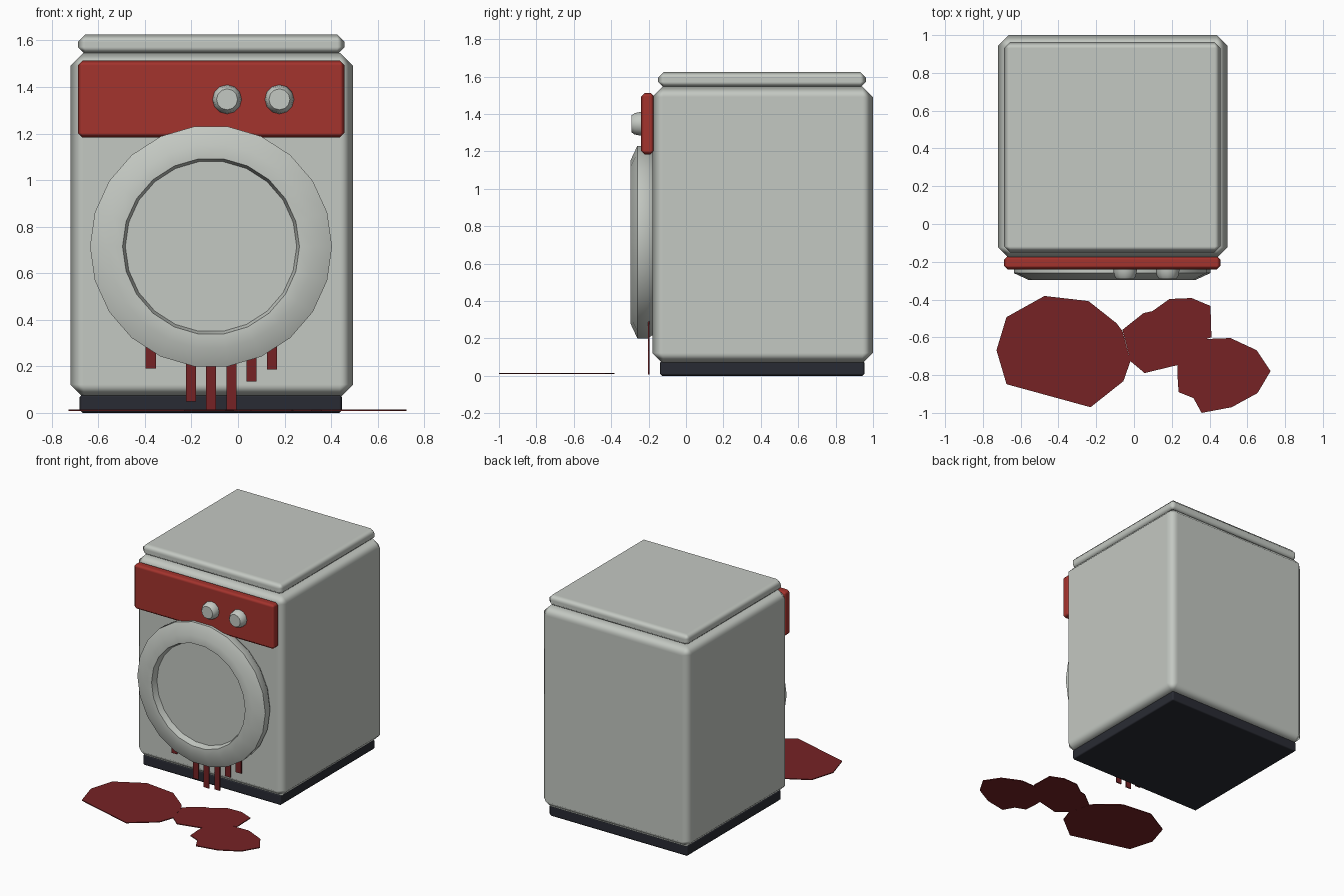
import bpy, bmesh, math

if "Cube" in bpy.data.objects:
    bpy.data.objects.remove(bpy.data.objects["Cube"])


def material(name, rgb):
    m = bpy.data.materials.new(name)
    m.diffuse_color = (*rgb, 1)
    m.use_nodes = True
    m.node_tree.nodes["Principled BSDF"].inputs["Base Color"].default_value = m.diffuse_color
    return m


GREY = material("pale grey", (0.55, 0.58, 0.54))
RED = material("panel red", (0.37, 0.033, 0.026))
BLOOD = material("dark red", (0.18, 0.016, 0.018))
DARK = material("charcoal", (0.022, 0.024, 0.033))


def finish(bm, name, mat, smooth=True):
    bmesh.ops.recalc_face_normals(bm, faces=bm.faces)
    me = bpy.data.meshes.new(name)
    bm.to_mesh(me)
    bm.free()
    me.materials.append(mat)
    for p in me.polygons:
        p.use_smooth = smooth
    ob = bpy.data.objects.new(name, me)
    bpy.context.collection.objects.link(ob)
    return ob


def box(name, mat, x, y, z, bevel=0):
    """Box from (min, max) ranges, with an optional one-step rounded edge."""
    bm = bmesh.new()
    bmesh.ops.create_cube(bm, size=1)
    for v in bm.verts:
        v.co = [r[0] if c < 0 else r[1] for c, r in zip(v.co, (x, y, z))]
    ob = finish(bm, name, mat, bevel > 0)
    if bevel:
        b = ob.modifiers.new("edge", 'BEVEL')
        b.width, b.segments, b.harden_normals = bevel, 1, True
    return ob


def lathe(name, mat, cx, cz, profile, sides):
    """Spin (radius, y) points around an axis along y; both ends are capped."""
    bm = bmesh.new()
    rings = [[bm.verts.new((cx + r * math.cos(2 * math.pi * i / sides), y,
                            cz + r * math.sin(2 * math.pi * i / sides)))
              for i in range(sides)] for r, y in profile]
    for a, b in zip(rings, rings[1:]):
        for i in range(sides):
            j = (i + 1) % sides
            bm.faces.new((a[i], a[j], b[j], b[i]))
    bm.faces.new(rings[0])
    bm.faces.new(rings[-1])
    ob = finish(bm, name, mat)
    bpy.ops.object.select_all(action='DESELECT')
    ob.select_set(True)
    bpy.context.view_layer.objects.active = ob
    bpy.ops.object.shade_smooth_by_angle(angle=math.radians(50))
    return ob


# Cabinet, plinth, lid and control panel
box("cabinet", GREY, (-0.72, 0.495), (-0.18, 1.0), (0.065, 1.547), 0.057)
box("plinth", DARK, (-0.68, 0.447), (-0.14, 0.955), (0.0, 0.08), 0.012)
box("lid", GREY, (-0.688, 0.458), (-0.15, 0.963), (1.54, 1.625), 0.032)
box("control_panel", RED, (-0.688, 0.458), (-0.24, -0.17), (1.183, 1.513), 0.02)

# Dials
for i, x in enumerate((-0.047, 0.178)):
    lathe(f"dial_{i + 1}", GREY, x, 1.347,
          [(0.064, -0.22), (0.062, -0.25), (0.057, -0.275), (0.045, -0.292)], 12)

# Round door: outer ring, front lip and recessed window
lathe("door", GREY, -0.116, 0.715,
      [(0.50, -0.175), (0.52, -0.205), (0.52, -0.26), (0.44, -0.297),
       (0.38, -0.295), (0.368, -0.25)], 22)

# Drips under the door
for i, (x, bottom) in enumerate([(-0.375, 0.19), (-0.202, 0.05), (-0.116, 0.008),
                                 (-0.028, 0.015), (0.058, 0.135), (0.146, 0.187)]):
    box(f"drip_{i + 1}", BLOOD, (x - 0.022, x + 0.022), (-0.204, -0.196), (bottom, 0.30))

# Puddles on the floor
puddles = [
    [(-0.675, -0.493), (-0.474, -0.381), (-0.241, -0.408), (-0.093, -0.525),
     (-0.061, -0.567), (-0.019, -0.726), (-0.056, -0.832), (-0.23, -0.97),
     (-0.675, -0.848), (-0.728, -0.668)],
    [(-0.061, -0.56), (0.05, -0.472), (0.098, -0.461), (0.188, -0.397),
     (0.305, -0.392), (0.405, -0.434), (0.41, -0.6), (0.294, -0.636),
     (0.23, -0.747), (0.056, -0.789), (-0.019, -0.726)],
    [(0.23, -0.652), (0.373, -0.609), (0.511, -0.604), (0.649, -0.668),
     (0.723, -0.779), (0.654, -0.895), (0.517, -0.97), (0.358, -1.0),
     (0.315, -0.922), (0.236, -0.89), (0.23, -0.8)],
]
for i, outline in enumerate(puddles):
    bm = bmesh.new()
    face = bm.faces.new([bm.verts.new((x, y, 0.009)) for x, y in outline])
    top = bmesh.ops.extrude_face_region(bm, geom=[face])["geom"]
    bmesh.ops.translate(bm, vec=(0, 0, 0.006),
                        verts=[g for g in top if isinstance(g, bmesh.types.BMVert)])
    finish(bm, f"puddle_{i + 1}", BLOOD, False)
